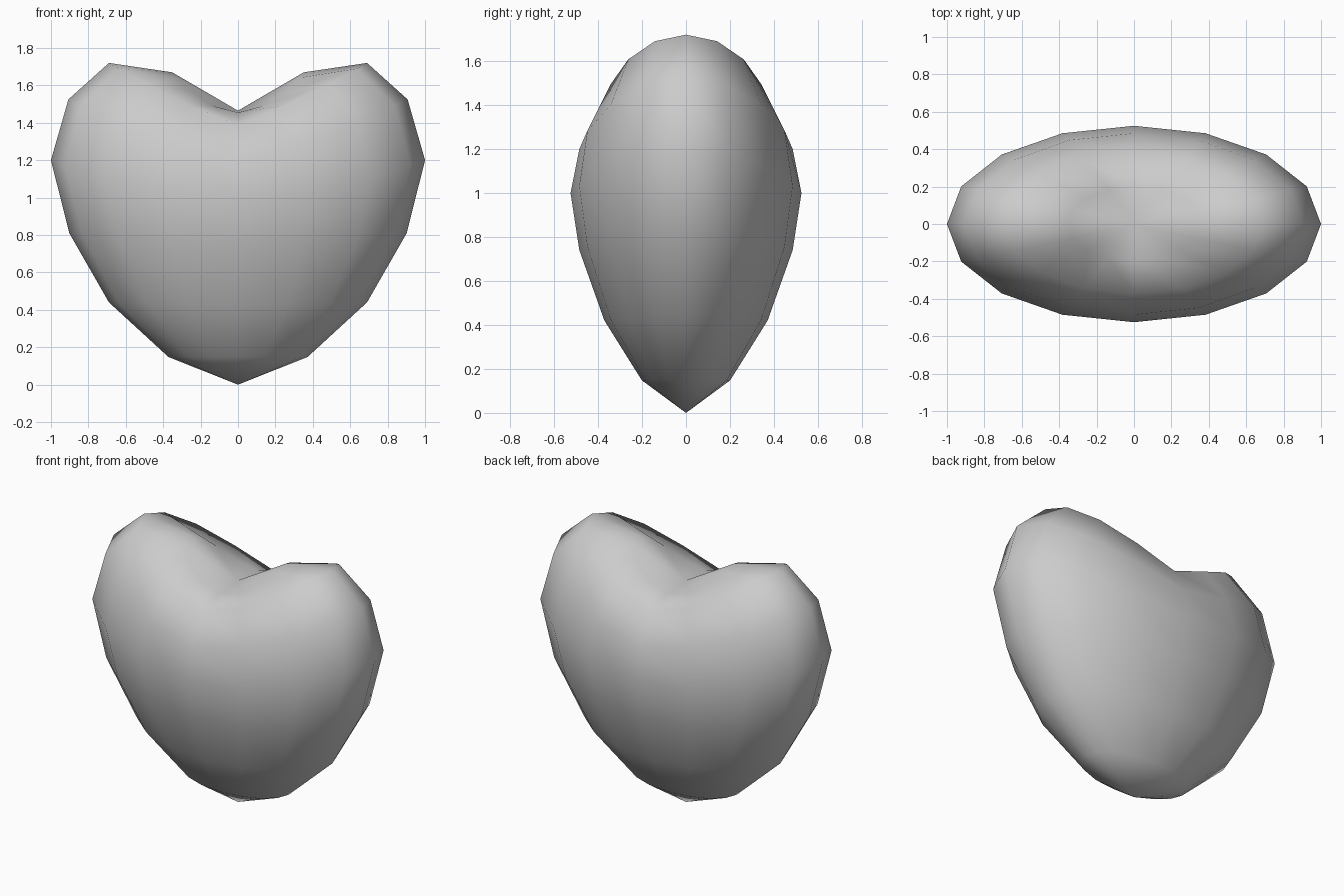
import bpy
import bmesh
import math

default_cube = bpy.data.objects.get("Cube")
if default_cube:
    bpy.data.objects.remove(default_cube, do_unlink=True)

SEGMENTS, RINGS, HALF_DEPTH = 16, 8, 0.525

# Per ring, tip to cleft: half width, height at the middle, rise at the side, rise power
PROFILE = [
    (0.0, 0.0, 0.0, 1.0),
    (0.372, 0.148, 0.0, 1.0),
    (0.69, 0.42, 0.02, 1.5),
    (0.902, 0.74, 0.07, 1.6),
    (1.0, 1.0, 0.2, 1.9),
    (0.907, 1.2, 0.325, 1.4),
    (0.69, 1.39, 0.33, 1.2),
    (0.352, 1.455, 0.215, 1.9),
    (0.0, 1.465, 0.0, 1.0),
]

# Heart: a sphere whose rings rise towards the sides to form two lobes
bm = bmesh.new()
bmesh.ops.create_uvsphere(bm, u_segments=SEGMENTS, v_segments=RINGS, radius=1)
for v in bm.verts:
    ring = round(math.acos(max(-1, min(1, -v.co.z))) / math.pi * RINGS)
    half_width, middle, rise, power = PROFILE[ring]
    radius = math.sin(math.pi * ring / RINGS)
    side = v.co.x / radius if 0 < ring < RINGS else 0
    v.co.x = side * half_width
    v.co.y *= HALF_DEPTH
    v.co.z = middle + rise * abs(side) ** power
bmesh.ops.recalc_face_normals(bm, faces=bm.faces)
for f in bm.faces:
    f.smooth = True

mesh = bpy.data.meshes.new("heart")
bm.to_mesh(mesh)
bm.free()
heart = bpy.data.objects.new("heart", mesh)
bpy.context.collection.objects.link(heart)

# Plain light grey
grey = bpy.data.materials.new("light_grey")
grey.use_nodes = True
colour = (0.6, 0.6, 0.6, 1)
grey.diffuse_color = colour
grey.node_tree.nodes["Principled BSDF"].inputs["Base Color"].default_value = colour
mesh.materials.append(grey)
